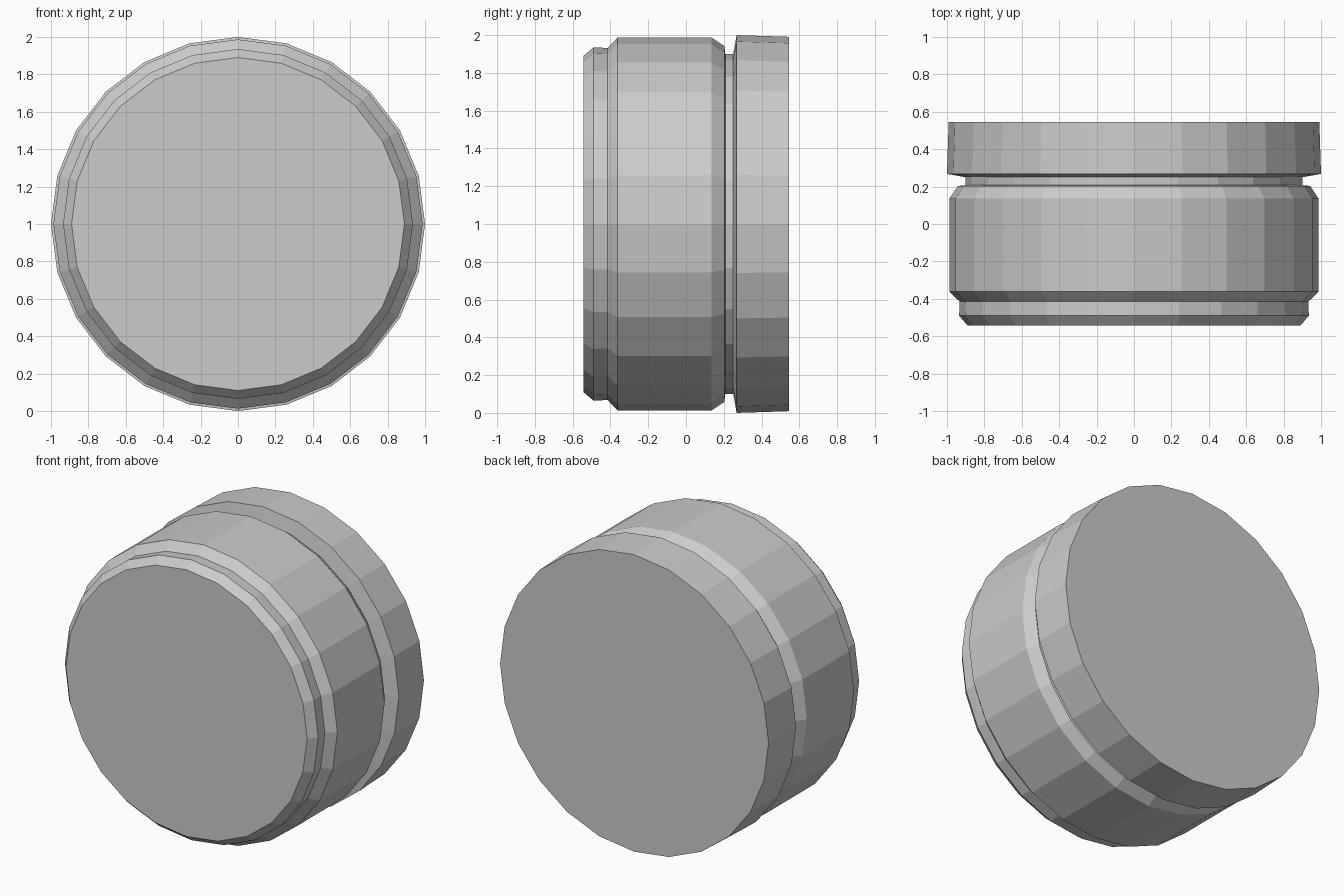
import bpy, bmesh
from math import sin, cos, tau

if "Cube" in bpy.data.objects:
    bpy.data.objects.remove(bpy.data.objects["Cube"])

SIDES = 24


def lathe(name, profile):
    """Closed solid of revolution about the y axis; profile = (y, radius) front to back."""
    bm = bmesh.new()
    rings = [[bm.verts.new((r * cos(tau * i / SIDES), y, 1 + r * sin(tau * i / SIDES)))
              for i in range(SIDES)] for y, r in profile]
    for a, b in zip(rings, rings[1:]):
        for i in range(SIDES):
            j = (i + 1) % SIDES
            bm.faces.new((a[i], a[j], b[j], b[i]))
    bm.faces.new(rings[0])
    bm.faces.new(rings[-1])
    bmesh.ops.recalc_face_normals(bm, faces=bm.faces)
    mesh = bpy.data.meshes.new(name)
    bm.to_mesh(mesh)
    bm.free()
    obj = bpy.data.objects.new(name, mesh)
    bpy.context.collection.objects.link(obj)
    return obj


# Stepped drum: front bevel, front step, main barrel, groove, rear flange
lathe("stepped_drum", [
    (-0.543, 0.89), (-0.49, 0.935), (-0.415, 0.932),
    (-0.362, 0.987), (0.135, 0.987), (0.203, 0.942),
    (0.208, 0.90), (0.25, 0.90),
    (0.268, 1.0), (0.545, 0.991),
])
